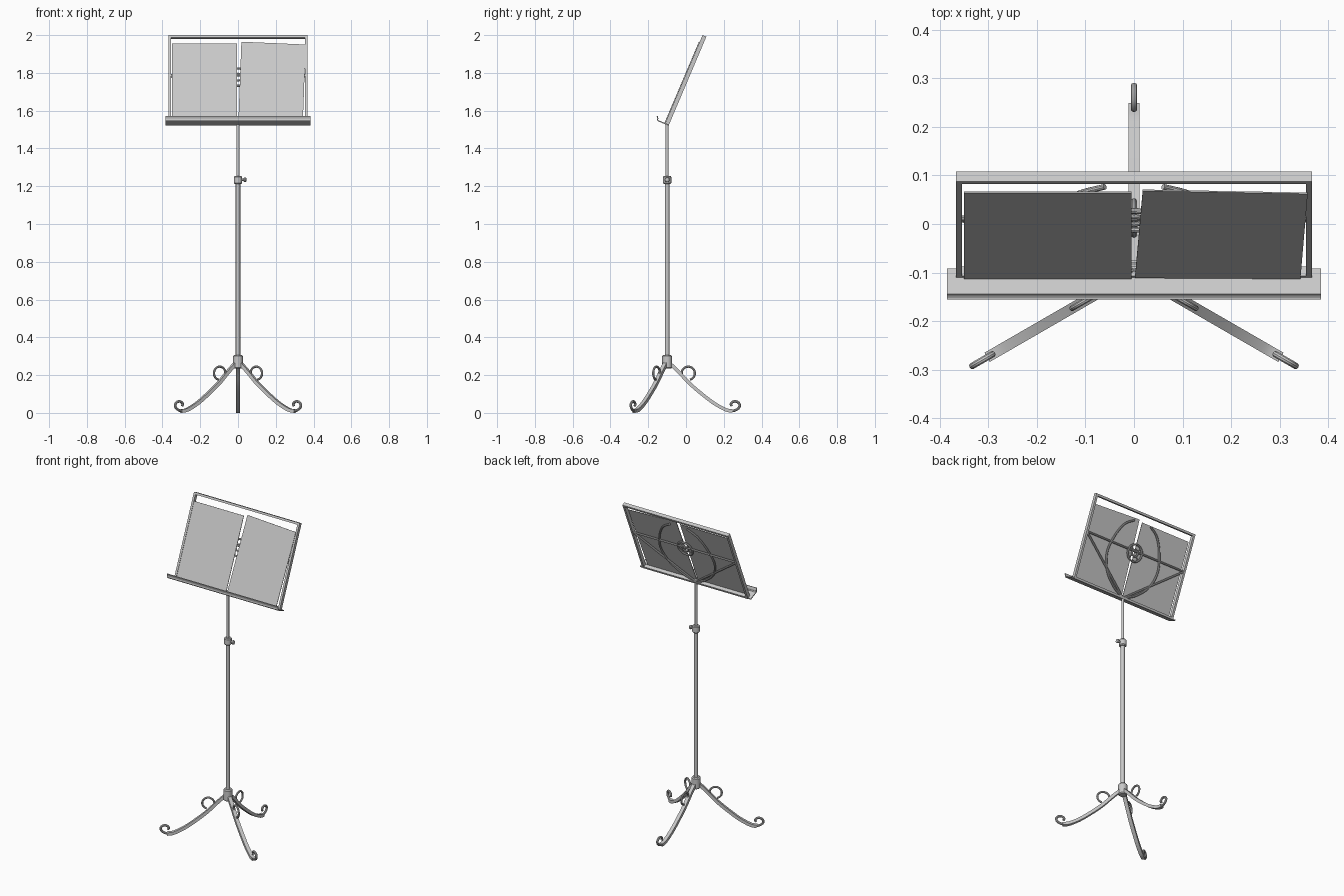
import bpy, bmesh, math
from mathutils import Vector, Matrix

if "Cube" in bpy.data.objects:
    bpy.data.objects.remove(bpy.data.objects["Cube"])

metal = bpy.data.materials.new("grey metal")
metal.diffuse_color = (0.58, 0.58, 0.58, 1)
metal.use_nodes = True
metal.node_tree.nodes["Principled BSDF"].inputs["Base Color"].default_value = metal.diffuse_color
POLE = Vector((0, -0.1, 0))


def finish(bm, name, smooth=True):
    bmesh.ops.recalc_face_normals(bm, faces=bm.faces)
    me = bpy.data.meshes.new(name)
    bm.to_mesh(me)
    bm.free()
    me.materials.append(metal)
    ob = bpy.data.objects.new(name, me)
    bpy.context.collection.objects.link(ob)
    if smooth:
        bpy.ops.object.select_all(action='DESELECT')
        ob.select_set(True)
        bpy.context.view_layer.objects.active = ob
        bpy.ops.object.shade_smooth_by_angle(angle=math.radians(35))
    return ob


def spline(pts, n=8):
    """Smooth 2D path through the points."""
    p = [Vector(q) for q in pts]
    p = [2 * p[0] - p[1]] + p + [2 * p[-1] - p[-2]]
    out = []
    for i in range(1, len(p) - 2):
        a, b, c, d = p[i - 1:i + 3]
        for k in range(n):
            t = k / n
            out.append(0.5 * (2 * b + (c - a) * t + (2 * a - 5 * b + 4 * c - d) * t * t
                              + (3 * b - a - 3 * c + d) * t ** 3))
    return out + [p[-2]]


def arc(cx, cy, r, a0, a1, n=28):
    return [Vector((cx + r * math.cos(math.radians(a0 + (a1 - a0) * i / n)),
                    cy + r * math.sin(math.radians(a0 + (a1 - a0) * i / n)))) for i in range(n + 1)]


def circle(r, n=10):
    return [(r * math.cos(2 * math.pi * i / n), r * math.sin(2 * math.pi * i / n)) for i in range(n)]


def rect(w, h):
    return [(-w, -h), (w, -h), (w, h), (-w, h)]


def sweep(name, path, section, mat, closed=False):
    """Sweep a section along a planar path; mat maps (u, v, side) to the world."""
    path = [Vector(q) for q in path]
    if closed:
        path = path[:-1]
    n = len(path)
    bm = bmesh.new()
    rings = []
    for i, p in enumerate(path):
        nxt = path[(i + 1) % n] if closed else path[min(i + 1, n - 1)]
        prv = path[i - 1] if closed else path[max(i - 1, 0)]
        t = (nxt - prv).normalized()
        nor = Vector((-t.y, t.x))
        rings.append([bm.verts.new(mat @ Vector((p.x + nor.x * a, p.y + nor.y * a, b))) for a, b in section])
    m = len(section)
    for i in range(n if closed else n - 1):
        r0, r1 = rings[i], rings[(i + 1) % n]
        for j in range(m):
            bm.faces.new((r0[j], r0[(j + 1) % m], r1[(j + 1) % m], r1[j]))
    if not closed:
        bm.faces.new(rings[0])
        bm.faces.new(rings[-1])
    return finish(bm, name)


def lathe(name, profile, mat, seg=24):
    """Turn an (r, z) profile around the local z axis."""
    bm = bmesh.new()
    rings = [[bm.verts.new(mat @ Vector((r * x, r * y, z))) for x, y in circle(1, seg)] for r, z in profile]
    for a, b in zip(rings, rings[1:]):
        for j in range(seg):
            k = (j + 1) % seg
            bm.faces.new((a[j], a[k], b[k], b[j]))
    bm.faces.new(rings[0])
    bm.faces.new(rings[-1])
    return finish(bm, name)


def prism(name, outline, lo, hi, mat):
    """Extrude a flat outline from lo to hi along the third axis."""
    bm = bmesh.new()
    a = [bm.verts.new(mat @ Vector((x, y, lo))) for x, y in outline]
    b = [bm.verts.new(mat @ Vector((x, y, hi))) for x, y in outline]
    n = len(a)
    bm.faces.new(a)
    bm.faces.new(b)
    for i in range(n):
        bm.faces.new((a[i], a[(i + 1) % n], b[(i + 1) % n], b[i]))
    return finish(bm, name, False)


# Poles, hub, clamp collar and knob
P = Matrix.Translation(POLE)
lathe("lower_pole", [(0.012, 0.24), (0.012, 1.22)], P)
lathe("upper_pole", [(0.008, 1.2), (0.008, 1.53)], P)
lathe("leg_hub", [(0.021, 0.235), (0.026, 0.24), (0.026, 0.3), (0.021, 0.306)], P)
lathe("clamp_collar", [(0.018, 1.213), (0.022, 1.218), (0.022, 1.25), (0.018, 1.255)], P)
lathe("clamp_knob", [(0.006, 0.015), (0.006, 0.028), (0.011, 0.031), (0.013, 0.037), (0.011, 0.043), (0.005, 0.046)],
      Matrix.Translation(POLE + Vector((0, 0, 1.234))) @ Matrix.Rotation(math.pi / 2, 4, 'Y'), 16)

# Three legs, each a strap with a curled foot and a ring ornament
leg_path = spline([(0.015, 0.262), (0.06, 0.218), (0.12, 0.155), (0.19, 0.095), (0.25, 0.05), (0.31, 0.017), (0.348, 0.0095)])
foot_path = spline([(0.33, 0.012), (0.355, 0.012), (0.378, 0.025), (0.384, 0.043), (0.372, 0.058),
                    (0.352, 0.06), (0.338, 0.048), (0.342, 0.036)])
for side, deg in (("back", 90), ("left", 210), ("right", 330)):
    a = math.radians(deg)
    M = Matrix(((math.cos(a), 0, math.sin(a), 0), (math.sin(a), 0, -math.cos(a), -0.1), (0, 1, 0, 0), (0, 0, 0, 1)))
    sweep(side + "_leg", leg_path, rect(0.009, 0.011), M)
    sweep(side + "_foot_curl", foot_path, circle(0.007), M)
    sweep(side + "_leg_ring", arc(0.112, 0.21, 0.035, -75, 215), circle(0.006), M)

# Desk frame of reference: (x, up the slope, out of the front)
c, s = math.cos(math.radians(23)), math.sin(math.radians(23))
D = Matrix(((1, 0, 0, 0), (0, s, -c, -0.1), (0, c, s, 1.53), (0, 0, 0, 1)))


def box(x0, x1, y0, y1):
    return [(x0, y0), (x1, y0), (x1, y1), (x0, y1)]


# Desk frame
prism("frame_top_bar", box(-0.367, 0.367, 0.493, 0.506), -0.011, 0.011, D)
prism("frame_bottom_bar", box(-0.367, 0.367, -0.006, 0.007), -0.011, 0.011, D)
for sx, side in ((-1, "left"), (1, "right")):
    prism(side + "_frame_bar", box(*sorted((sx * 0.354, sx * 0.367)), 0.0, 0.5), -0.011, 0.011, D)

# Shelf with a rounded front lip, swept across the desk
lip = [(-0.009, -0.006), (0.047, -0.006)] + spline([(0.05, -0.006), (0.057, -0.002), (0.0595, 0.006), (0.068, 0.017)], 5)
inner = [(n - 0.005 * min(1, max(0, (n - 0.045) / 0.008)), v + (0.006 if n < 0.055 else 0.003)) for n, v in lip]
S = D @ Matrix(((0, 0, 1, 0), (0, 1, 0, 0), (1, 0, 0, 0), (0, 0, 0, 1)))
prism("shelf", lip + inner[::-1], -0.385, 0.385, S)

# Two paper sheets, the right one slightly askew
prism("left_sheet", box(-0.35, -0.005, 0.002, 0.456), 0.012, 0.015, D)
prism("right_sheet", [(0.002, 0.006), (0.343, 0.001), (0.358, 0.45), (0.018, 0.466)], 0.012, 0.015, D)

# Rod ornament behind the sheets
B = D @ Matrix.Translation((0, 0, -0.002))
sweep("cross_rod", [(-0.36, 0.28), (0.36, 0.28)], circle(0.006), B)
for sx, side in ((-1, "left"), (1, "right")):
    sweep(side + "_brace_rod", [(0, 0.0), (sx * 0.36, 0.28)], circle(0.006), B)
    sweep(side + "_lyre_rod", spline([(0, 0), (sx * 0.08, 0.04), (sx * 0.155, 0.115), (sx * 0.187, 0.215),
                                      (sx * 0.165, 0.32), (sx * 0.12, 0.405), (sx * 0.06, 0.448)]), circle(0.006), B)
sweep("centre_ring", arc(0, 0.27, 0.05, 0, 360), circle(0.006), B, True)
sweep("inner_ring", arc(0, 0.27, 0.02, 0, 360, 20), circle(0.005), B, True)
for i in range(4):
    a = math.radians(45 + 90 * i)
    sweep("ring_spoke", [(0.02 * math.cos(a), 0.27 + 0.02 * math.sin(a)),
                         (0.05 * math.cos(a), 0.27 + 0.05 * math.sin(a))], circle(0.004, 8), B)
